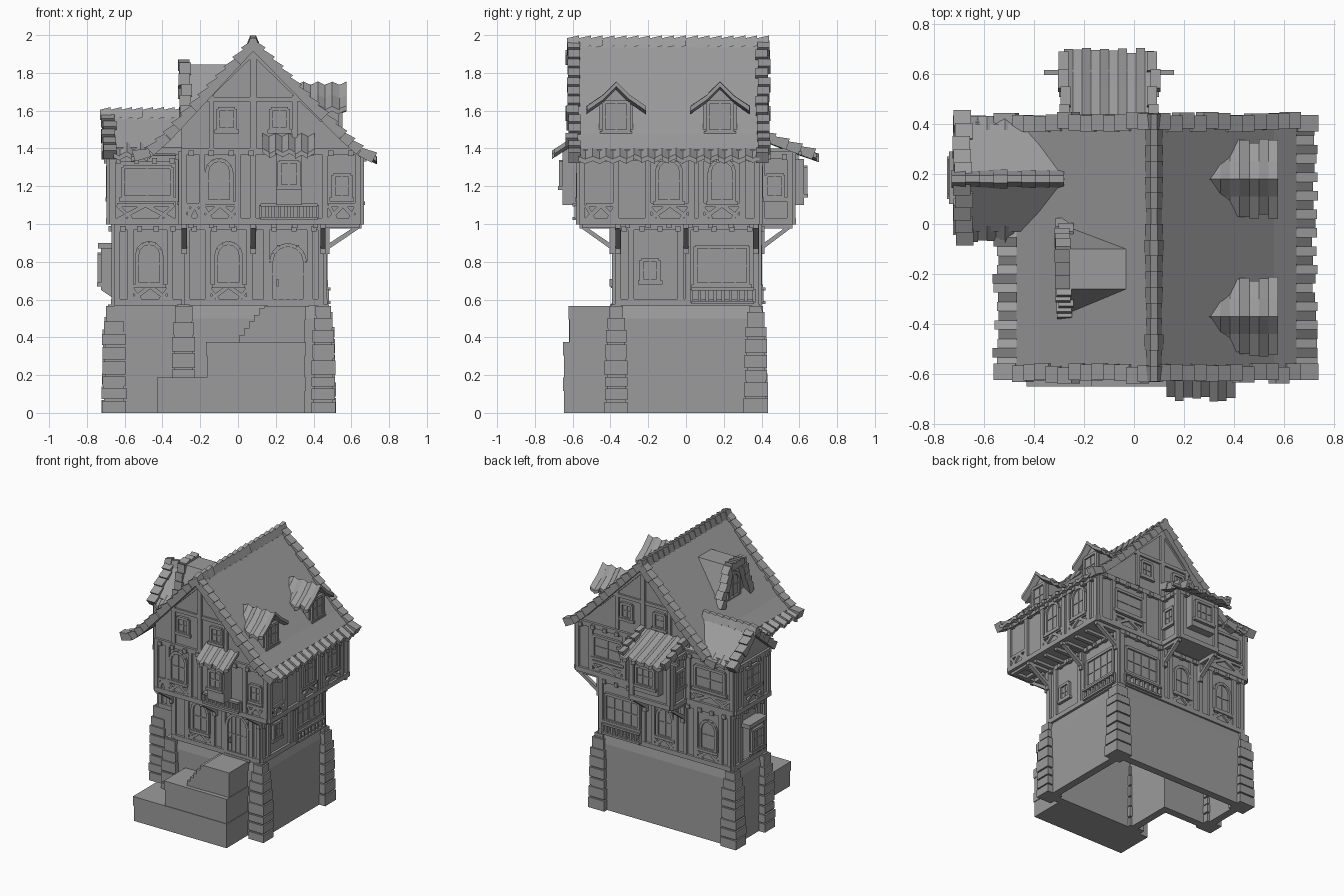
import bpy, bmesh, math, random
from mathutils import Vector

random.seed(4)
old = bpy.data.objects.get("Cube")
if old:
    bpy.data.objects.remove(old)

grey = bpy.data.materials.new("plain_grey")
grey.use_nodes = True
tone = (0.33, 0.33, 0.33, 1)
grey.diffuse_color = tone
grey.node_tree.nodes["Principled BSDF"].inputs["Base Color"].default_value = tone

parts = {}


def slab(name, axis, pts, d0, d1, tip=0):
    """Extrude a polygon drawn in (across, z) along an axis; tip lifts its far end."""
    bm = parts.setdefault(name, bmesh.new())
    put = (lambda a, d, z: (a, d, z)) if axis == "y" else (lambda a, d, z: (d, a, z))
    rings = [[bm.verts.new(put(a, d, z + t)) for a, z in pts] for d, t in ((d0, 0), (d1, tip))]
    bm.faces.new(rings[0])
    bm.faces.new(rings[1][::-1])
    for i in range(len(pts)):
        j = (i + 1) % len(pts)
        bm.faces.new((rings[0][i], rings[1][i], rings[1][j], rings[0][j]))


def rect(a0, a1, z0, z1):
    return [(a0, z0), (a1, z0), (a1, z1), (a0, z1)]


def box(name, x0, x1, y0, y1, z0, z1):
    slab(name, "y", rect(x0, x1, z0, z1), y0, y1)


def on(name, face, pts, depth):
    """Plate standing out from a wall face (axis, position, outward sign)."""
    axis, pos, sign = face
    slab(name, axis, pts, pos - sign * 0.01, pos + sign * depth)


def beam(name, face, p, q, w=0.03, depth=0.014):
    p, q = Vector(p), Vector(q)
    n = (q - p).normalized().orthogonal() * w / 2
    on(name, face, [p - n, q - n, q + n, p + n], depth)


def window(face, u, z0, z1, w, arch=False, bars=1):
    h = w / 2
    if arch:
        out = [(u - h, z0), (u + h, z0)] + [
            (u + h * math.cos(t * math.pi / 6), z1 - h + h * math.sin(t * math.pi / 6)) for t in range(7)]
    else:
        out = rect(u - h, u + h, z0, z1)
    on("window_panes", face, out, 0.006)
    for p, q in zip(out, out[1:] + out[:1]):
        beam("window_frames", face, p, q, 0.02, 0.018)
    for i in range(bars):
        c = u - h + w * (i + 1) / (bars + 1)
        beam("window_bars", face, (c, z0), (c, z1), 0.008, 0.011)
    beam("window_bars", face, (u - h, (z0 + z1) / 2), (u + h, (z0 + z1) / 2), 0.008, 0.011)
    beam("window_sills", face, (u - h - 0.02, z0 - 0.01), (u + h + 0.02, z0 - 0.01), 0.02, 0.022)


def framing(face, u0, u1, z0, z1, posts, braces=()):
    """Sill, head rail, posts, joist ends and low braces of one storey."""
    for z in (z0 + 0.015, z1 - 0.015):
        beam("wall_rails", face, (u0, z), (u1, z), 0.035, 0.018)
    for u in posts:
        beam("wall_posts", face, (u, z0), (u, z1), 0.032, 0.016)
    for a, b in braces:
        m = (a + b) / 2
        beam("wall_rails", face, (a, z0 + 0.1), (b, z0 + 0.1), 0.02)
        for e in (a, b):
            beam("wall_braces", face, (e, z0 + 0.02), (m, z0 + 0.1), 0.022)
            beam("wall_braces", face, (e, z0 + 0.1), ((e + m) / 2, z0 + 0.03), 0.018)
    n = max(2, round((u1 - u0) / 0.1))
    for i in range(n):
        u = u0 + (u1 - u0) * (i + 0.5) / n
        on("joist_ends", face, rect(u - 0.014, u + 0.014, z1 - 0.04, z1 - 0.01), 0.03)


def railing(face, u0, u1, z0, z1, n=8):
    for z in (z0, z1):
        beam("railings", face, (u0, z), (u1, z), 0.015, 0.035)
    for i in range(n + 1):
        u = u0 + (u1 - u0) * i / n
        beam("railings", face, (u, z0), (u, z1), 0.016, 0.026)


def thick(path, t):
    return list(path) + [(a, z - t) for a, z in reversed(path)]


def strips(name, axis, path, d0, d1, n, t=0.025, wave=0.02):
    """Corrugated roof tiles with a ragged lower edge, path running downhill."""
    step = (d1 - d0) / n
    for i in range(n):
        tip = wave * (1 if i % 2 else -1) * random.uniform(0.7, 1)
        end = Vector(path[-1]) + (Vector(path[-1]) - Vector(path[-2])).normalized() * random.uniform(-0.015, 0.012)
        row = [Vector((a, z - tip / 2)) for a, z in path[:-1] + [end]]
        slab(name, axis, thick(row, t), d0 + i * step, d0 + (i + 1) * step, tip)


def verge(name, axis, path, d0, d1, size=0.07):
    """Overlapping wedge tiles laid downhill along a roof edge."""
    for p, q in zip(path, path[1:]):
        p, q = Vector(p), Vector(q)
        n = max(1, round((q - p).length / size))
        up = Vector((-(q - p).y, (q - p).x)).normalized()
        up *= 1 if up.y > 0 else -1
        for i in range(n):
            a, b = p.lerp(q, i / n), p.lerp(q, (i + 1) / n)
            s = random.uniform(-0.008, 0.008)
            slab(name, axis, [a - up * 0.035, a + up * 0.01, b + up * 0.026, b - up * 0.035], d0 + s, d1 + s)


def ridge(name, axis, a, z, d0, d1, n, w=0.035):
    for i in range(n):
        s = random.uniform(0.9, 1.1) * w
        e = [d0 + (d1 - d0) * k / n for k in (i, i + 1)]
        slab(name, axis, [(a - s, z - 0.035), (a - s * 0.4, z + 0.02), (a + s * 0.4, z + 0.02), (a + s, z - 0.035)], *e, 0.014)


# Hollow stone base with an L plan, sloping in near its top
plan = [(-.67, -.02), (-.3, -.02), (-.3, -.39), (.47, -.39), (.47, .4), (-.67, .4)]
bm = parts.setdefault("stone_base", bmesh.new())
loops = [[bm.verts.new((-.1 + (x + .1) * s, y * s, z)) for x, y in plan] for z, s in ((0, 1), (.5, 1), (.575, .97))]
for low, high in zip(loops, loops[1:]):
    for i in range(6):
        bm.faces.new((low[i], low[(i + 1) % 6], high[(i + 1) % 6], high[i]))
bm.faces.new(loops[2])

# Stone buttresses in uneven courses, drawn in at the top
for x, y in ((.452, -.37), (.452, .37), (-.288, -.37), (-.657, .02), (-.657, .37)):
    z = 0
    while z < .57:
        top = .575 if z > .47 else z + random.uniform(.06, .09)
        r = .066 - .02 * z - max(0, z - .4) * .12 + random.uniform(-.003, .003)
        box("corner_buttresses", x - r, x + r, y - r + .003, y + r - .003, z, top - .01)
        box("corner_buttresses", x - r + .012, x + r - .012, y - r + .014, y + r - .014, top - .012, top)
        z = top

# Entrance stairs: blocks capped by slightly wider slabs
for x0, y0, z0, z1 in ((-.43, -.65, 0, .187), (-.17, -.65, .187, .375), (.14, -.622, .375, .565)):
    box("stair_blocks", x0 + .005, .355, y0 + .005, -.36, z0, z1 - .06)
    box("stair_slabs", x0, .36, y0, -.36, z1 - .07, z1)
for i in range(5):
    box("stair_steps", .005 + i * .027, .16, -.62, -.37, .375 + i * .036, .411 + i * .036)

# Lower storey
box("lower_walls", -.285, .455, -.375, .385, .56, 1.01)
box("lower_walls", -.655, -.2, -.01, .385, .56, 1.01)
# Upper storey with gable, and side wing
slab("upper_walls", "y", [(-.3, 1), (.65, 1), (.65, 1.37), (.08, 1.93), (-.3, 1.53)], -.565, .39)
slab("wing_walls", "x", [(-.03, 1), (.39, 1), (.39, 1.36), (.18, 1.55), (-.03, 1.36)], -.68, -.25)

front_low, front_up = ("y", -.375, -1), ("y", -.565, -1)
wing_low, wing_up = ("y", -.01, -1), ("y", -.03, -1)
back_low, back_up = ("y", .385, 1), ("y", .39, 1)
east_low, east_up = ("x", .455, 1), ("x", .65, 1)
west_low, west_up, main_west = ("x", -.655, -1), ("x", -.68, -1), ("x", -.3, -1)

# Timber framing of each wall
framing(front_low, -.285, .455, .57, 1, (-.27, -.16, .06, .15, .38, .44), [(-.16, .06)])
framing(wing_low, -.655, -.3, .57, 1, (-.64, -.57, -.36), [(-.57, -.36)])
framing(back_low, -.655, .455, .57, 1, (-.64, -.57, -.36, -.27, -.19, .0, .08, .44), [(-.57, -.36), (-.19, 0)])
framing(east_low, -.375, .385, .57, 1, (-.36, -.29, -.03, .01, .37))
framing(west_low, -.01, .385, .57, 1, (0, .08, .29, .37))
framing(front_up, -.3, .65, 1, 1.4, (-.285, -.19, 0, .08, .46, .635), [(-.27, -.19), (-.19, 0), (.48, .63)])
framing(back_up, -.68, .65, 1, 1.39, (-.665, -.3, .09, .24, .52, .635), [(-.65, -.32), (.24, .52)])
framing(east_up, -.565, .39, 1, 1.37, (-.55, -.37, -.2, .03, .08, .3, .375), [(-.53, -.37), (-.2, .03), (.08, .3)])
framing(wing_up, -.68, -.3, 1, 1.36, (-.665, -.315), [(-.64, -.34)])
framing(west_up, -.03, .39, 1, 1.36, (-.015, .07, .29, .375), [(.07, .29)])
framing(main_west, -.565, -.03, 1, 1.38, (-.55, -.3, -.05), [(-.53, -.3), (-.3, -.05)])
for face in (front_up, back_up):
    beam("gable_timbers", face, (.08, 1.38), (.08, 1.92), .035, .018)
    beam("gable_timbers", face, (-.17, 1.66), (.33, 1.66), .025)
    for s in (-1, 1):
        beam("gable_timbers", face, (.08 + s * .37, 1.55), (.08, 1.91), .03)
        beam("gable_timbers", face, (.08 + s * .22, 1.4), (.08 + s * .22, 1.68), .028)
        window(face, .08 + s * .14, 1.5, 1.61, .09)

# Windows
for face, u, z in ((front_low, -.05, .68), (wing_low, -.47, .68), (back_low, -.465, .68), (back_low, -.1, .68),
                   (front_up, -.1, 1.12), (east_up, -.09, 1.12), (east_up, .19, 1.12), (main_west, -.42, 1.12)):
    window(face, u, z, z + .22, .13, True)
for face, u, z0, z1, w, bars in ((front_up, .55, 1.14, 1.26, .09, 1), (east_low, -.19, .7, .81, .09, 1),
                                 (wing_up, -.48, 1.14, 1.3, .26, 1), (back_up, -.48, 1.14, 1.3, .25, 1),
                                 (west_up, .18, 1.14, 1.3, .18, 1), (back_up, .38, 1.14, 1.3, .24, 1),
                                 (east_low, .19, .68, .88, .28, 3), (back_low, .26, .68, .88, .28, 3)):
    window(face, u, z0, z1, w, False, bars)
railing(east_low, .03, .36, .585, .655)
railing(back_low, .1, .42, .585, .655)

# Arched plank door
window(front_low, .265, .58, .89, .18, True, 4)
on("door_handle", front_low, rect(.205, .215, .67, .71), .03)


# Brackets and joists under the overhangs
def bracket(axis, a, sign, c, reach):
    pts = [(a, .85), (a + sign * reach, .985), (a + sign * reach, 1.01), (a, .88)]
    slab("brackets", axis, pts, c - .014, c + .014)
    slab("brackets", axis, rect(a, a + sign * reach, .975, 1.0), c - .014, c + .014)
    slab("brackets", axis, rect(a, a + sign * .03, .84, 1.0), c - .014, c + .014)


for x in (-.285, .08, .45):
    bracket("x", -.375, -1, x, .19)
for y in (-.36, 0, .37):
    bracket("y", .455, 1, y, .2)
for x in (-.26, .06):
    bracket("x", .385, 1, x, .18)
for i in range(9):
    y = -.53 + i * .11
    box("overhang_joists", .45, .63, y - .014, y + .014, .98, 1.005)
    x = -.25 + i * .11
    box("overhang_joists", x - .014, x + .014, -.55, -.37, .98, 1.005)

# Main roof
left = [(.08, 1.965), (-.38, 1.47), (-.47, 1.39), (-.555, 1.365)]
right = [(.08, 1.965), (.56, 1.475), (.65, 1.395), (.725, 1.355)]
slab("main_roof", "y", thick(left[-2::-1] + right[1:-1], .045), -.6, .42)
for path in (left, right):
    verge("roof_verges", "y", path, -.63, -.565)
    verge("roof_verges", "y", path, .375, .44)
    strips("roof_eaves", "y", path[2:], -.57, .39, 26)
ridge("roof_ridge", "y", .08, 1.964, -.63, .44, 17)

# Wing roof
wing = [(-.07, 1.37), (.18, 1.58), (.44, 1.37)]
slab("wing_roof", "x", thick([(-.03, 1.405), wing[1], (.4, 1.405)], .035), -.7, -.22)
for path in (wing[1::-1], wing[1:]):
    verge("wing_roof_tiles", "x", path, -.72, -.65)
    strips("wing_roof_tiles", "x", [Vector(path[0]).lerp(Vector(path[1]), .75), path[1]], -.66, -.48, 5)
ridge("wing_roof_tiles", "x", .18, 1.585, -.73, -.28, 8)

# Pair of small dormers
for c in (-.37, .18):
    slab("dormer_walls", "x", [(c - .09, 1.4), (c + .09, 1.4), (c + .09, 1.65), (c, 1.71), (c - .09, 1.65)], .25, .535)
    for s in (-1, 1):
        strips("dormer_roofs", "x", [(c, 1.745), (c + s * .07, 1.675), (c + s * .15, 1.62)], .27, .575, 8)
    window(("x", .535, 1), c, 1.49, 1.645, .13)

# Large flat-topped dormer
big = [(-.37, 1.56), (-.26, 1.845), (-.1, 1.845), (.0, 1.56)]
slab("large_dormer_wall", "x", [(-.34, 1.5), (-.25, 1.81), (-.11, 1.81), (-.03, 1.5)], -.265, -.05)
slab("large_dormer_roof", "x", thick(big, .03), -.28, -.03)
verge("large_dormer_tiles", "x", big, -.31, -.25, .06)
window(("x", -.265, -1), -.18, 1.57, 1.76, .13, True)

# Back bay with its awning roof
box("back_bay", -.27, .07, .38, .565, 1, 1.4)
box("back_bay", -.2, 0, .56, .625, 1.1, 1.345)
framing(("y", .565, 1), -.27, .07, 1, 1.38, (-.255, .055))
window(("y", .625, 1), -.1, 1.16, 1.3, .15, False, 2)
for face in (("x", .07, 1), ("x", -.27, -1)):
    framing(face, .39, .565, 1, 1.38, (.4, .55))
    window(face, .47, 1.14, 1.26, .09)
strips("back_awning", "x", [(.4, 1.475), (.55, 1.415), (.695, 1.365)], -.28, .08, 10)
for x in (-.3, .06):
    verge("back_awning", "x", [(.4, 1.48), (.68, 1.375)], x, x + .04)
box("awning_pole", -.36, .16, .595, .615, 1.365, 1.385)

# Front oriel with awning and rail
box("front_oriel", .2, .34, -.655, -.56, 1.1, 1.4)
window(("y", -.655, -1), .27, 1.2, 1.33, .1)
railing(front_up, .12, .42, 1.03, 1.1, 9)
strips("front_awning", "x", [(-.56, 1.475), (-.7, 1.385)], .13, .405, 8)

# Lower side oriel
box("side_oriel", -.725, -.64, .1, .27, .65, .88)
box("side_oriel", -.74, -.64, .08, .29, .87, .9)
slab("side_oriel", "y", [(-.65, .6), (-.725, .65), (-.65, .65)], .1, .27)
window(("x", -.725, -1), .185, .69, .84, .13)

# Turn every collected part into an object
for name, bm in parts.items():
    bmesh.ops.recalc_face_normals(bm, faces=bm.faces)
    mesh = bpy.data.meshes.new(name)
    bm.to_mesh(mesh)
    bm.free()
    mesh.materials.append(grey)
    obj = bpy.data.objects.new(name, mesh)
    bpy.context.collection.objects.link(obj)
    if name == "stone_base":
        shell = obj.modifiers.new("wall_thickness", "SOLIDIFY")
        shell.thickness = 0.08
